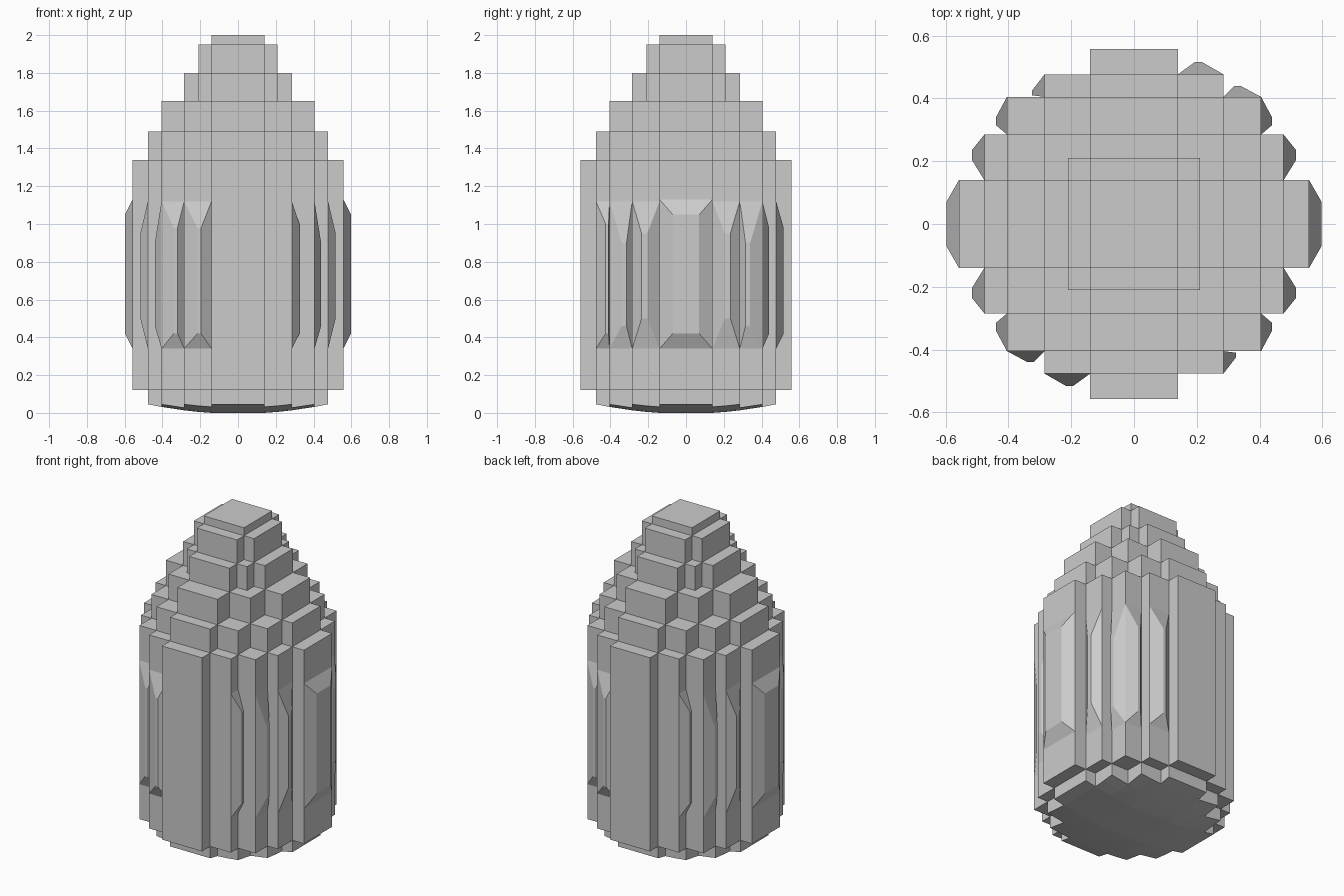
import bpy, bmesh
from math import hypot

if "Cube" in bpy.data.objects:
    bpy.data.objects.remove(bpy.data.objects["Cube"])

LINES = [0.14, 0.21, 0.285, 0.405, 0.477, 0.558]   # shared plan grid, outward from centre
COORDS = [-v for v in reversed(LINES)] + LINES
N = len(LINES) - 1

# Tiers from the bottom: heights, and staircase plan (how far y reaches for each x step)
Z = [0.05, 0.12, 1.34, 1.49, 1.65, 1.80, 1.95, 2.0]
PLANS = [
    [4, 3, 3, 2, 0],
    [5, 4, 4, 3, 2, 0],
    [4, 3, 3, 2, 0],
    [3, 2, 2, 0],
    [2, 1, 0],
    [1, 0],
    [0],
]


def filled(i, j, k):
    if not 0 <= k < len(PLANS):
        return False
    i, j = abs(i), abs(j)
    return i < len(PLANS[k]) and j <= PLANS[k][i]


def finish(bm, name):
    bmesh.ops.remove_doubles(bm, verts=bm.verts, dist=1e-5)
    bmesh.ops.recalc_face_normals(bm, faces=bm.faces)
    mesh = bpy.data.meshes.new(name)
    bm.to_mesh(mesh)
    bm.free()
    obj = bpy.data.objects.new(name, mesh)
    bpy.context.collection.objects.link(obj)
    return obj


# Stepped shell: only the outside faces of the tiers
bm = bmesh.new()
for k in range(len(PLANS)):
    for i in range(-N, N + 1):
        for j in range(-N, N + 1):
            if not filled(i, j, k):
                continue
            lo = (COORDS[i + N], COORDS[j + N], Z[k])
            hi = (COORDS[i + N + 1], COORDS[j + N + 1], Z[k + 1])
            for axis in range(3):
                for side, step in ((lo, -1), (hi, 1)):
                    near = [i, j, k]
                    near[axis] += step
                    if filled(*near):
                        continue
                    a, b = [n for n in range(3) if n != axis]
                    quad = []
                    for pa, pb in ((lo, lo), (hi, lo), (hi, hi), (lo, hi)):
                        co = [0, 0, 0]
                        co[axis], co[a], co[b] = side[axis], pa[a], pb[b]
                        quad.append(bm.verts.new(co))
                    bm.faces.new(quad)
# Shallow domed underside
for v in bm.verts:
    if abs(v.co.z - Z[0]) < 1e-5:
        r = hypot(v.co.x, v.co.y)
        v.co.z = max(0.0, min(0.05, 0.05 * (r / 0.477) ** 2 - 0.0086))
finish(bm, "stepped_body")


# Raised facets on the body walls
def bulge(bm, facing, sx, sy, d, h, base, ridge, zb, zr):
    def ring(dist, us, zs):
        verts = []
        for u, z in ((us[0], zs[0]), (us[1], zs[0]), (us[1], zs[1]), (us[0], zs[1])):
            x, y = (dist, u) if facing == "x" else (u, dist)
            verts.append(bm.verts.new((sx * x, sy * y, z)))
        return verts
    low, top = ring(d, base, zb), ring(d + h, ridge, zr)
    bm.faces.new(top)
    for n in range(4):
        m = (n + 1) % 4
        bm.faces.new((low[n], low[m], top[m], top[n]))


bm = bmesh.new()
for sx in (-1, 1):
    bulge(bm, "x", sx, 1, 0.558, 0.04, (-0.14, 0.14), (-0.07, 0.07), (0.34, 1.13), (0.42, 1.05))
    for sy in (-1, 1):
        bulge(bm, "x", sx, sy, 0.477, 0.04, (0.14, 0.285), (0.205, 0.235), (0.34, 1.12), (0.50, 0.95))
        bulge(bm, "x", sx, sy, 0.405, 0.035, (0.285, 0.405), (0.315, 0.34), (0.34, 1.12), (0.46, 0.90))
        if sx == sy:
            bulge(bm, "y", sx, sy, 0.477, 0.04, (0.14, 0.285), (0.195, 0.215), (0.34, 1.12), (0.42, 0.98))
            bulge(bm, "y", sx, sy, 0.405, 0.035, (0.285, 0.405), (0.32, 0.34), (0.34, 1.12), (0.42, 0.98))
        else:
            bulge(bm, "x", sx, sy, 0.285, 0.04, (0.405, 0.477), (0.41, 0.425), (0.34, 1.12), (0.42, 1.0))
finish(bm, "body_facets")
